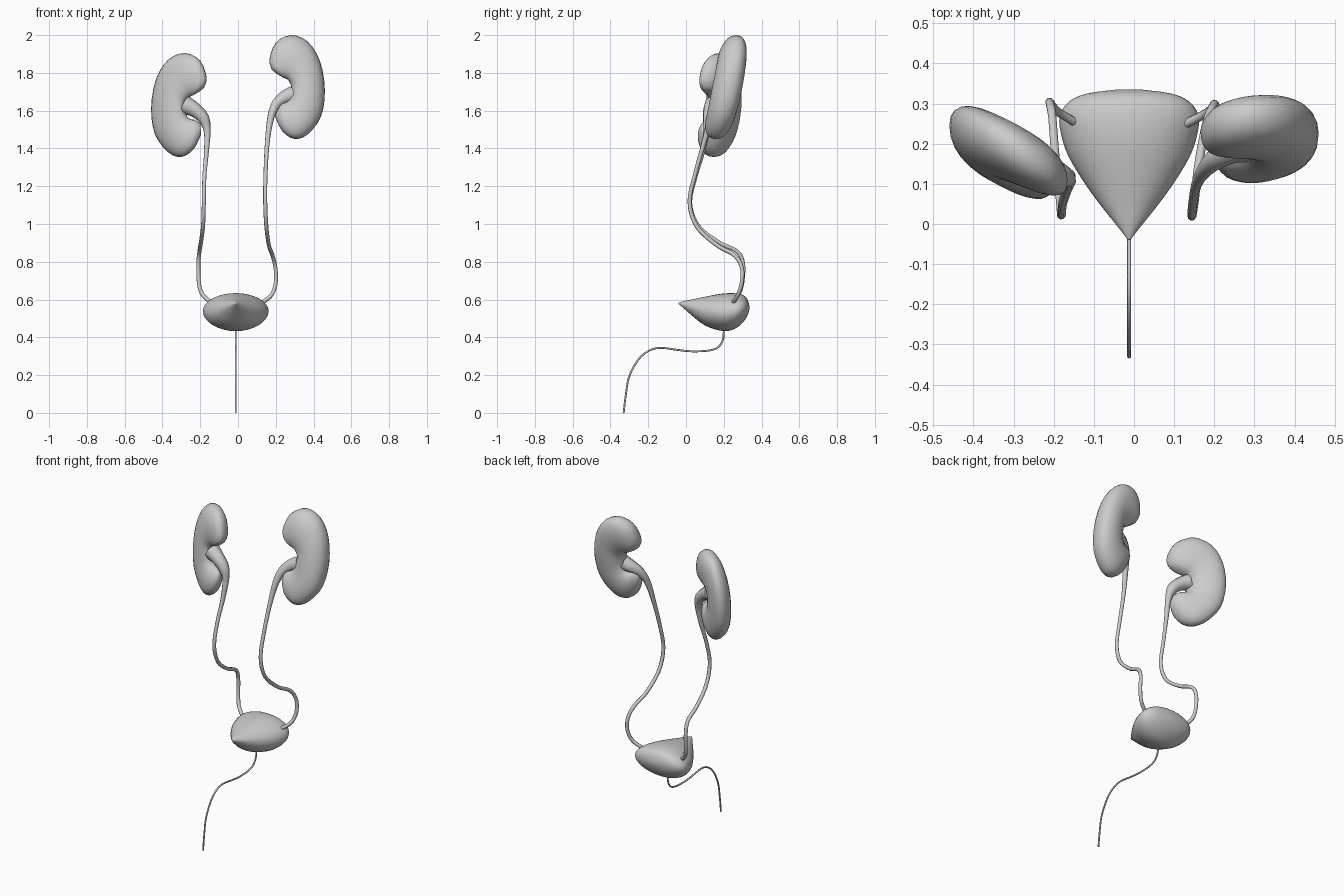
import bpy, bmesh, math
from mathutils import Vector


def catmull(rows, steps):
    """Smoothly interpolate a list of equal-length number rows."""
    rows = [Vector(r) for r in rows]
    out = []
    for i in range(len(rows) - 1):
        p0, p1, p2 = rows[max(i - 1, 0)], rows[i], rows[i + 1]
        p3 = rows[min(i + 2, len(rows) - 1)]
        for k in range(steps):
            t = k / steps
            out.append(0.5 * (2 * p1 + (p2 - p0) * t + (2 * p0 - 5 * p1 + 4 * p2 - p3) * t * t
                              + (3 * p1 - p0 - 3 * p2 + p3) * t ** 3))
    return out + [rows[-1]]


def loft(name, rings):
    """Skin closed rings of points, closing both ends with a fan."""
    bm = bmesh.new()
    loops = [[bm.verts.new(p) for p in ring] for ring in rings]
    n = len(loops[0])
    for a, b in zip(loops, loops[1:]):
        for i in range(n):
            j = (i + 1) % n
            bm.faces.new((a[i], a[j], b[j], b[i]))
    for end in (loops[0], loops[-1]):
        tip = bm.verts.new(sum((v.co for v in end), Vector()) / n)
        for i in range(n):
            bm.faces.new((end[i], end[(i + 1) % n], tip))
    bmesh.ops.recalc_face_normals(bm, faces=bm.faces)
    for f in bm.faces:
        f.smooth = True
    mesh = bpy.data.meshes.new(name)
    bm.to_mesh(mesh)
    bm.free()
    ob = bpy.data.objects.new(name, mesh)
    bpy.context.collection.objects.link(ob)
    return ob


def tube(name, pts, sides=2):
    """Round tube through (x, y, z, radius) points."""
    cu = bpy.data.curves.new(name, 'CURVE')
    cu.dimensions = '3D'
    cu.bevel_depth = 1.0
    cu.bevel_resolution = sides
    cu.use_fill_caps = True
    path = catmull(pts, 5)
    sp = cu.splines.new('POLY')
    sp.points.add(len(path) - 1)
    for p, q in zip(sp.points, path):
        p.co = (q[0], q[1], q[2], 1)
        p.radius = q[3]
    sp.use_smooth = True
    ob = bpy.data.objects.new(name, cu)
    bpy.context.collection.objects.link(ob)
    bpy.ops.object.select_all(action='DESELECT')
    ob.select_set(True)
    bpy.context.view_layer.objects.active = ob
    bpy.ops.object.convert(target='MESH')
    bpy.ops.object.shade_smooth_by_angle(angle=math.radians(60))


# Kidney fan: hilum point (x, z), outer point (x, z), half depth
KIDNEY = [
    (0.205, 1.795, 0.18, 1.815, 0.018),
    (0.24, 1.775, 0.166, 1.87, 0.05),
    (0.262, 1.765, 0.20, 1.96, 0.066),
    (0.27, 1.755, 0.28, 2.00, 0.073),
    (0.275, 1.745, 0.37, 1.965, 0.076),
    (0.28, 1.735, 0.435, 1.86, 0.078),
    (0.28, 1.71, 0.46, 1.71, 0.08),
    (0.275, 1.68, 0.44, 1.57, 0.078),
    (0.265, 1.66, 0.37, 1.475, 0.075),
    (0.25, 1.65, 0.30, 1.45, 0.07),
    (0.225, 1.645, 0.235, 1.49, 0.055),
    (0.20, 1.625, 0.195, 1.57, 0.022),
]


def kidney(name, side, drop, y0, turn, tilt):
    rings = []
    for xi, zi, xo, zo, d in catmull(KIDNEY, 3):
        ring = []
        for k in range(24):
            a = math.tau * k / 24
            t = 0.5 - 0.5 * math.cos(a)
            x, z = xi + (xo - xi) * t, zi + (zo - zi) * t
            s = math.sin(a)
            y = y0 + turn * (x - 0.31) + tilt * (z - 1.72) + d * math.copysign(abs(s) ** 0.85, s)
            ring.append((side * x, y, z - drop))
        rings.append(ring)
    loft(name, rings)


kidney("kidney_left", 1, 0.0, 0.212, 0.1, 0.2)
kidney("kidney_right", -1, 0.095, 0.17, 0.5, 0.08)

# Ureters, flaring into the pelvis inside each kidney
tube("ureter_left", [
    (0.29, 0.20, 1.685, 0.046), (0.24, 0.185, 1.665, 0.036), (0.20, 0.16, 1.63, 0.027),
    (0.173, 0.13, 1.56, 0.019), (0.155, 0.095, 1.43, 0.013), (0.146, 0.05, 1.27, 0.011),
    (0.144, 0.019, 1.12, 0.011), (0.15, 0.055, 0.99, 0.011), (0.163, 0.16, 0.89, 0.011),
    (0.182, 0.255, 0.835, 0.011), (0.198, 0.295, 0.77, 0.011), (0.20, 0.295, 0.69, 0.011),
    (0.178, 0.275, 0.625, 0.011), (0.13, 0.25, 0.585, 0.011)])
tube("ureter_right", [
    (-0.28, 0.145, 1.63, 0.05), (-0.23, 0.13, 1.605, 0.04), (-0.183, 0.12, 1.56, 0.032),
    (-0.163, 0.11, 1.49, 0.019), (-0.168, 0.085, 1.37, 0.013), (-0.178, 0.05, 1.25, 0.011),
    (-0.181, 0.022, 1.11, 0.011), (-0.185, 0.065, 0.99, 0.011), (-0.196, 0.17, 0.905, 0.011),
    (-0.204, 0.27, 0.855, 0.011), (-0.21, 0.302, 0.79, 0.011), (-0.207, 0.298, 0.69, 0.011),
    (-0.19, 0.28, 0.63, 0.011), (-0.15, 0.255, 0.59, 0.011)])

# Bladder: y, half width, top z, bottom z
CX = -0.012
BLADDER = [
    (-0.04, 0.003, 0.583, 0.577), (-0.015, 0.022, 0.591, 0.556), (0.04, 0.066, 0.602, 0.508),
    (0.10, 0.110, 0.615, 0.463), (0.17, 0.152, 0.628, 0.438), (0.225, 0.170, 0.634, 0.434),
    (0.27, 0.173, 0.632, 0.452), (0.305, 0.150, 0.622, 0.483), (0.325, 0.105, 0.602, 0.515),
    (0.335, 0.03, 0.57, 0.545)]
rings = []
for y, w, zt, zb in catmull(BLADDER, 3):
    rings.append([(CX + w * math.cos(math.tau * k / 32), y,
                   (zt + zb) / 2 + (zt - zb) / 2 * math.sin(math.tau * k / 32)) for k in range(32)])
loft("bladder", rings)

# Urethra
URETHRA = [(0.20, 0.45), (0.196, 0.39), (0.17, 0.348), (0.12, 0.33), (0.03, 0.326), (-0.05, 0.334),
           (-0.13, 0.344), (-0.19, 0.332), (-0.25, 0.285), (-0.30, 0.195), (-0.318, 0.1), (-0.330, 0.0)]
tube("urethra", [(CX, y, z, 0.005) for y, z in URETHRA])
